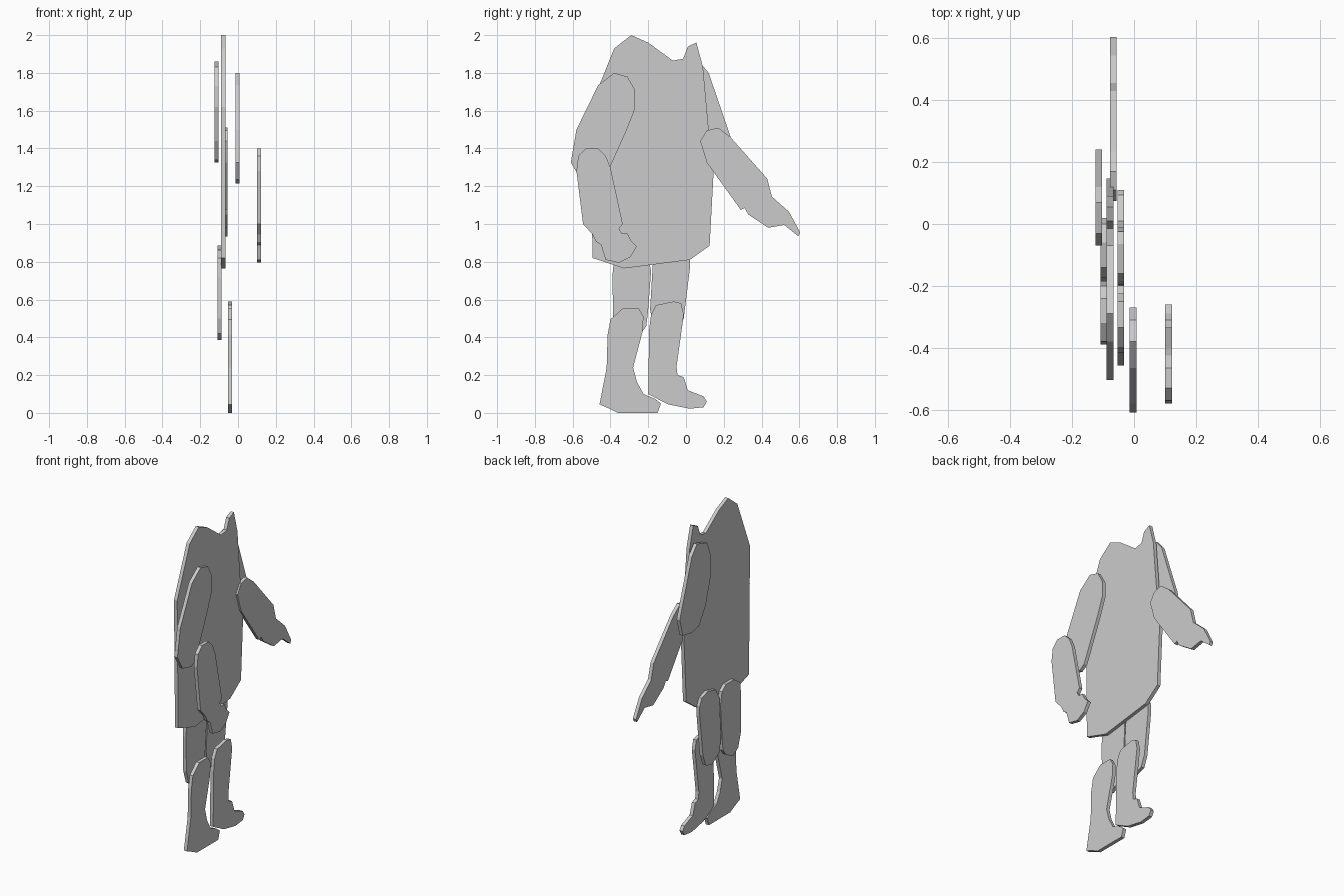
import bpy
import bmesh

THICK = 0.022


def plate(name, x, profile):
    """Flat cut-out: a (y, z) outline extruded along x, centred on x."""
    bm = bmesh.new()
    face = bm.faces.new([bm.verts.new((x - THICK / 2, y, z)) for y, z in profile])
    side = bmesh.ops.extrude_face_region(bm, geom=[face])
    moved = [v for v in side["geom"] if isinstance(v, bmesh.types.BMVert)]
    bmesh.ops.translate(bm, verts=moved, vec=(THICK, 0, 0))
    bmesh.ops.recalc_face_normals(bm, faces=bm.faces)
    mesh = bpy.data.meshes.new(name)
    bm.to_mesh(mesh)
    bm.free()
    obj = bpy.data.objects.new(name, mesh)
    bpy.context.collection.objects.link(obj)
    return obj


# Body
plate("torso", -0.078, [
    (-0.29, 2.0), (-0.38, 1.93), (-0.505, 1.62), (-0.495, 0.82),
    (-0.33, 0.765), (0.02, 0.81), (0.125, 0.885), (0.147, 1.29),
    (0.12, 1.5), (0.09, 1.83), (0.055, 1.96), (0.01, 1.94),
    (-0.015, 1.875), (-0.07, 1.865), (-0.20, 1.96)])

# Rear arm
plate("rear_upper_arm", -0.114, [
    (0.07, 1.86), (-0.03, 1.83), (-0.07, 1.73), (-0.07, 1.62),
    (-0.015, 1.44), (0.05, 1.34), (0.12, 1.325), (0.21, 1.34),
    (0.24, 1.45), (0.12, 1.80)])
plate("rear_forearm", -0.067, [
    (0.11, 1.495), (0.17, 1.51), (0.235, 1.46), (0.43, 1.24),
    (0.455, 1.145), (0.545, 1.065), (0.605, 0.955), (0.595, 0.935),
    (0.52, 0.995), (0.435, 0.98), (0.33, 1.05), (0.31, 1.085),
    (0.29, 1.075), (0.11, 1.325), (0.075, 1.44)])

# Front arm
plate("front_upper_arm", -0.003, [
    (-0.38, 1.80), (-0.31, 1.78), (-0.27, 1.71), (-0.27, 1.61),
    (-0.315, 1.495), (-0.43, 1.24), (-0.47, 1.215), (-0.555, 1.235),
    (-0.61, 1.325), (-0.58, 1.50), (-0.465, 1.735)])
plate("front_forearm", 0.112, [
    (-0.53, 1.40), (-0.465, 1.40), (-0.425, 1.36), (-0.40, 1.30),
    (-0.335, 1.0), (-0.355, 0.975), (-0.34, 0.95), (-0.31, 0.95),
    (-0.29, 0.91), (-0.26, 0.88), (-0.295, 0.825), (-0.355, 0.795),
    (-0.425, 0.81), (-0.45, 0.89), (-0.475, 0.905), (-0.495, 0.945),
    (-0.545, 1.0), (-0.58, 1.28), (-0.57, 1.36)])

# Thighs
plate("front_thigh", -0.098, [
    (-0.39, 0.72), (-0.38, 0.82), (-0.32, 0.86), (-0.24, 0.86),
    (-0.20, 0.83), (-0.185, 0.75), (-0.20, 0.55), (-0.21, 0.46),
    (-0.24, 0.42), (-0.31, 0.385), (-0.36, 0.42), (-0.385, 0.50)])
plate("rear_thigh", -0.098, [
    (0.0, 0.865), (-0.06, 0.885), (-0.14, 0.865), (-0.175, 0.80),
    (-0.19, 0.55), (-0.175, 0.46), (-0.10, 0.41), (-0.04, 0.43),
    (-0.012, 0.50), (0.02, 0.76), (0.02, 0.82)])

# Lower legs with feet
plate("front_shin", -0.043, [
    (-0.335, 0.553), (-0.25, 0.553), (-0.225, 0.51), (-0.23, 0.43),
    (-0.28, 0.24), (-0.26, 0.165), (-0.225, 0.10), (-0.165, 0.075),
    (-0.133, 0.05), (-0.15, 0.0), (-0.36, 0.0), (-0.40, 0.02),
    (-0.458, 0.045), (-0.42, 0.24), (-0.415, 0.415), (-0.40, 0.495)])
plate("rear_shin", -0.043, [
    (-0.16, 0.57), (-0.065, 0.59), (-0.025, 0.58), (-0.012, 0.52),
    (-0.05, 0.245), (-0.045, 0.20), (-0.013, 0.19), (0.01, 0.12),
    (0.093, 0.087), (0.11, 0.06), (0.093, 0.03), (0.02, 0.022),
    (-0.095, 0.045), (-0.20, 0.10), (-0.195, 0.44), (-0.185, 0.52)])
